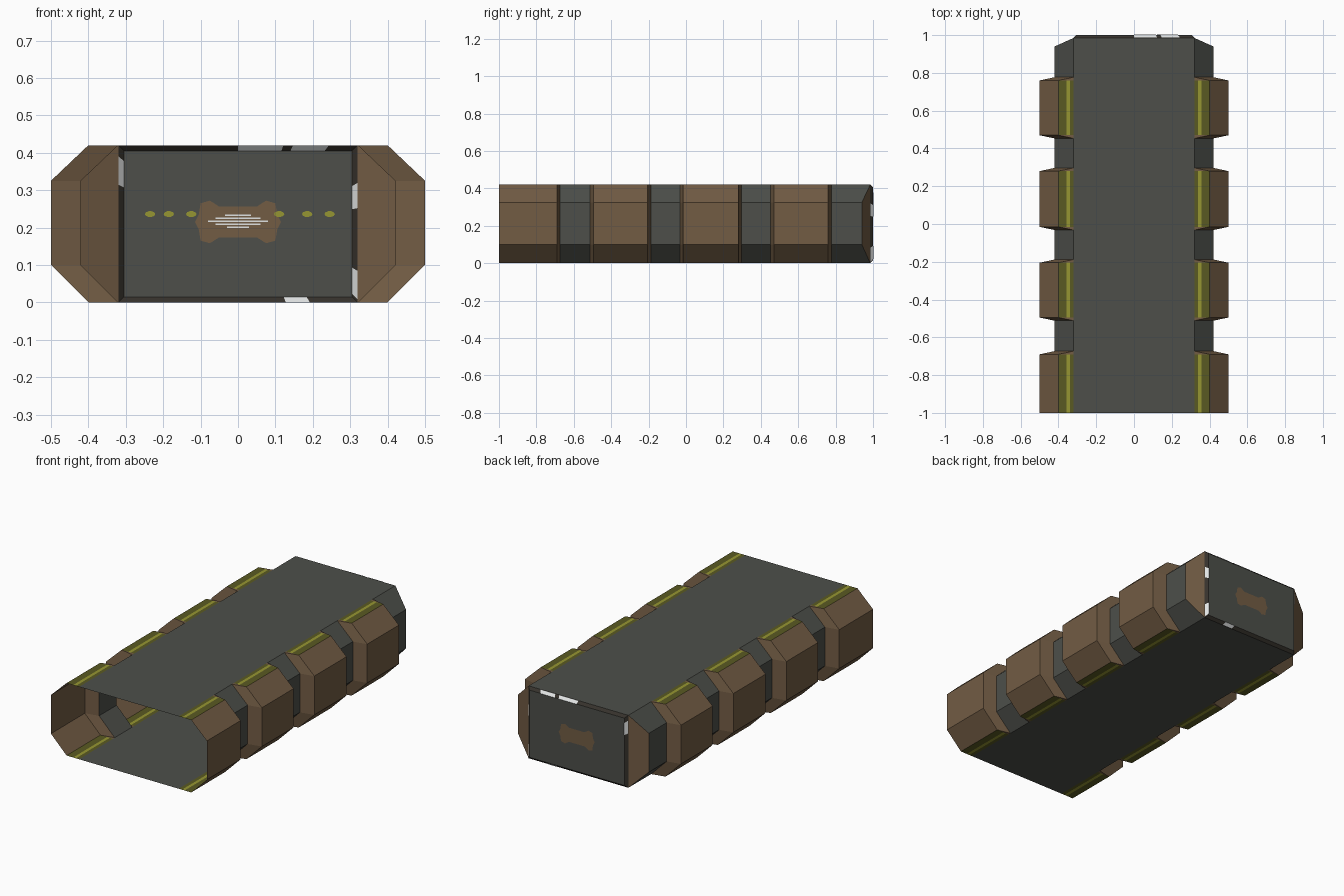
import bpy, math

if "Cube" in bpy.data.objects:
    bpy.data.objects.remove(bpy.data.objects["Cube"])

def mat(name, r, g, b):
    lin = lambda c: ((c / 255 + 0.055) / 1.055) ** 2.4 if c > 10 else c / 255 / 12.92
    m = bpy.data.materials.new(name)
    m.diffuse_color = (lin(r), lin(g), lin(b), 1)
    m.use_nodes = True
    m.node_tree.nodes["Principled BSDF"].inputs["Base Color"].default_value = m.diffuse_color
    return m

GREY = mat("hull grey", 77, 79, 74)
BROWN = mat("panel brown", 114, 92, 68)
OLIVE = mat("light strip olive", 90, 90, 34)
YELLOW = mat("light yellow", 150, 150, 50)
DARK = mat("frame dark", 54, 50, 44)
WHITE = mat("light white", 225, 228, 228)

def build(name, polys, material):
    """One object from a list of polygons with shared corners welded."""
    index, faces = {}, []
    for poly in polys:
        face = []
        for p in poly:
            i = index.setdefault(tuple(round(c, 4) for c in p), len(index))
            if i not in face:
                face.append(i)
        if len(face) > 2:
            faces.append(face)
    me = bpy.data.meshes.new(name)
    me.from_pydata(list(index), [], faces)
    me.materials.append(material)
    me.update()
    ob = bpy.data.objects.new(name, me)
    bpy.context.collection.objects.link(ob)
    return ob

H, IN = 0.42, 0.32          # height, half width of floor and ceiling
STEP = 0.08                 # extra width of a wide bay

def ring(s, y, d):
    """Side wall section, top to bottom, at depth y."""
    pts = [(IN, H), (IN + d, H), (0.42 + d, 0.325), (0.42 + d, 0.1), (IN + d, 0), (IN, 0)]
    return [(s * x, y, z) for x, z in pts]

def loft(s, a, b, rows):
    q = [(a[i], a[i + 1], b[i + 1], b[i]) for i in rows]
    return [p[::-1] for p in q] if s > 0 else q

def rect(x0, x1, y0, y1, z, up):
    x0, x1 = min(x0, x1), max(x0, x1)
    q = [(x0, y0, z), (x1, y0, z), (x1, y1, z), (x0, y1, z)]
    return q if up else q[::-1]

# floor and ceiling
Y_END = 0.985
build("floor", [rect(-IN, IN, -1, Y_END, 0, False)], GREY)
build("ceiling", [rect(-IN, IN, -1, Y_END, H, True)], GREY)

# side walls: alternating wide bays and narrow ribs
bays = [(-1, -0.69), (-0.495, -0.205), (-0.015, 0.28), (0.47, 0.76)]
T = 0.017
for s, side in ((-1, "left"), (1, "right")):
    wide, steps, narrow, olive, yellow = [], [], [], [], []
    for i, (y0, y1) in enumerate(bays):
        wide += loft(s, ring(s, y0, STEP), ring(s, y1, STEP), (1, 2, 3))
        for z in (0, H):
            for a, b, out in ((0.32, 0.34, olive), (0.34, 0.358, yellow), (0.358, 0.40, olive)):
                out.append(rect(s * a, s * b, y0, y1, z, z > 0))
        steps += loft(s, ring(s, y1, STEP), ring(s, y1 + T, 0), range(5))
        if i:
            steps += loft(s, ring(s, y0 - T, 0), ring(s, y0, STEP), range(5))
        if i < 3:
            narrow += loft(s, ring(s, y1 + T, 0), ring(s, bays[i + 1][0] - T, 0), (1, 2, 3))
    # last rib ends in a tapered corner
    a, b = ring(s, 0.76 + T, 0), ring(s, 0.94, 0)
    b[1], b[4] = (s * IN, Y_END, H), (s * IN, Y_END, 0)
    narrow += loft(s, a, b, (1, 2, 3))
    taper = [b[1], b[2], b[3], b[4]]
    build(side + "_wide_bays", wide, BROWN)
    build(side + "_bay_steps", steps, BROWN)
    build(side + "_ribs", narrow, GREY)
    build(side + "_end_corner", [taper if s < 0 else taper[::-1]], BROWN)
    build(side + "_light_strip_edges", olive, OLIVE)
    build(side + "_light_strips", yellow, YELLOW)

# end wall with bevelled frame
B = 0.015
outer = [(-IN, Y_END, 0), (IN, Y_END, 0), (IN, Y_END, H), (-IN, Y_END, H)]
inner = [(-IN + B, 1, B), (IN - B, 1, B), (IN - B, 1, H - B), (-IN + B, 1, H - B)]
build("end_frame", [(outer[i], inner[i], inner[(i + 1) % 4], outer[(i + 1) % 4])
                    for i in range(4)], DARK)
build("end_wall", [inner[::-1]], GREY)

# white lights along the frame, on its inner and outer face
lights = []
def frame_light(side, t0, t1):
    a, b = outer[side], outer[(side + 1) % 4]
    c, d = inner[side], inner[(side + 1) % 4]
    mix = lambda p, q, t: [p[k] + (q[k] - p[k]) * t for k in range(3)]
    for dy in (-0.002, 0.002):
        q = [mix(a, b, t0), mix(c, d, t0), mix(c, d, t1), mix(a, b, t1)]
        lights.append([(p[0], p[1] + dy, p[2]) for p in q])
for side, t0, t1 in ((1, 0.02, 0.2), (1, 0.6, 0.76), (3, 0.07, 0.25), (2, 0.12, 0.27),
                     (2, 0.31, 0.5), (0, 0.7, 0.8)):
    frame_light(side, t0, t1)
build("frame_lights", lights, WHITE)

# painted badge on both faces of the end wall
def plates(name, outlines, material, offsets):
    build(name, [[(x, 1 + o, z) for x, z in (pts if o < 0 else pts[::-1])]
                 for o in offsets for pts in outlines], material)

def blob(cx, cz, rx, rz, n=10):
    return [(cx + rx * math.cos(2 * math.pi * i / n), cz + rz * math.sin(2 * math.pi * i / n))
            for i in range(n)]

quarter = [(0.115, 0.215), (0.105, 0.235), (0.1, 0.265), (0.075, 0.272), (0.05, 0.256)]
half = quarter + [(-x, z) for x, z in quarter[::-1]]
badge = half + [(-x, 0.43 - z) for x, z in half[1:-1]]
plates("badge", [badge], BROWN, (-0.002, 0.002))
plates("badge_dots", [blob(x, 0.236, 0.014, 0.008)
                      for x in (-0.235, -0.185, -0.125, 0.11, 0.185, 0.245)],
       YELLOW, (-0.003,))
plates("badge_lines", [[(-w, z), (w, z), (w, z + 0.004), (-w, z + 0.004)]
                       for w, z in ((0.03, 0.199), (0.06, 0.207), (0.08, 0.215), (0.06, 0.223),
                                    (0.035, 0.231))], WHITE, (-0.003,))
